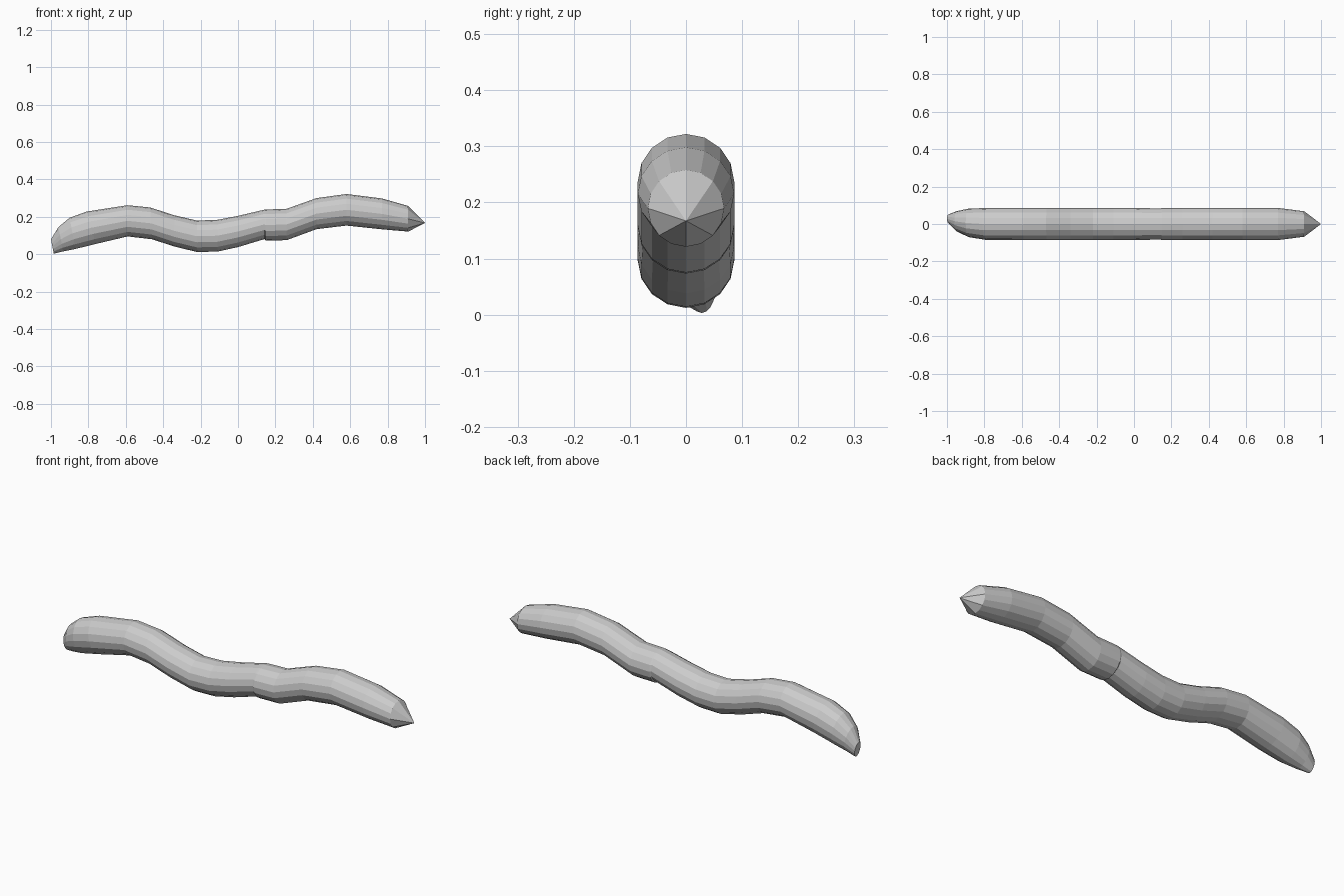
import bpy, bmesh, math
from mathutils import Vector

if "Cube" in bpy.data.objects:
    bpy.data.objects.remove(bpy.data.objects["Cube"])

SIDES = 16
# body sections: top x, top z, bottom x, bottom z, half width, y offset
SECTIONS = [
    (-1.0, .080, -.985, .003, .023, .028),
    (-.96, .145, -.935, .015, .054, .015),
    (-.90, .195, -.87, .028, .076, .006),
    (-.81, .228, -.76, .055, .086, 0),
    (-.59, .262, -.59, .095, .086, 0),
    (-.47, .250, -.46, .080, .086, 0),
    (-.34, .208, -.34, .041, .086, 0),
    (-.22, .180, -.22, .012, .086, 0),
    (-.11, .184, -.11, .014, .086, 0),
    (.00, .205, .00, .038, .086, 0),
    (.14, .238, .142, .081, .083, 0),
    (.15, .239, .147, .073, .086, 0),
    (.26, .243, .26, .075, .086, 0),
    (.42, .300, .42, .134, .086, 0),
    (.58, .322, .58, .153, .086, 0),
    (.77, .298, .77, .133, .086, 0),
    (.91, .258, .91, .121, .068, 0),
]

bm = bmesh.new()


def ring(tx, tz, bx, bz, w, y):
    top, bot = Vector((tx, y, tz)), Vector((bx, y, bz))
    mid, half = (top + bot) / 2, (top - bot) / 2
    side = Vector((0, w, 0))
    return [bm.verts.new(mid + half * math.cos(a) + side * math.sin(a))
            for a in (2 * math.pi * i / SIDES for i in range(SIDES))]


# wavy tube
rings = [ring(*s) for s in SECTIONS]
for a, b in zip(rings, rings[1:]):
    for i in range(SIDES):
        j = (i + 1) % SIDES
        bm.faces.new((a[i], a[j], b[j], b[i]))

# blunt end
bm.faces.new(rings[0])

# pointed end, faceted with half as many sides
tip = bm.verts.new((1.0, 0, .167))
last = rings[-1]
for i in range(0, SIDES, 2):
    bm.faces.new((last[i], last[i + 1], last[(i + 2) % SIDES], tip))

bmesh.ops.recalc_face_normals(bm, faces=bm.faces)
mesh = bpy.data.meshes.new("worm_body")
bm.to_mesh(mesh)
bm.free()
bpy.context.collection.objects.link(bpy.data.objects.new("worm_body", mesh))
